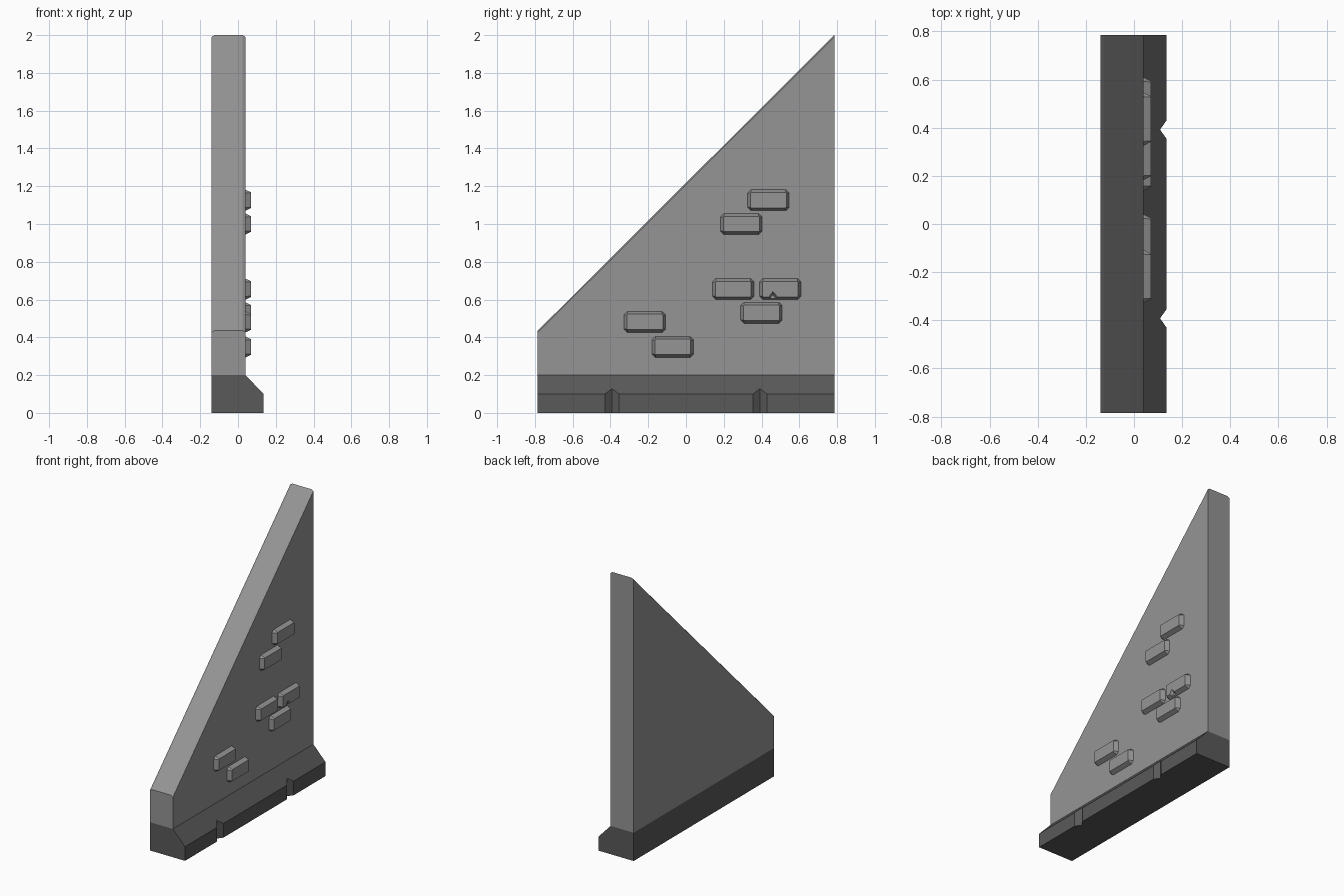
import bpy, bmesh, math

if "Cube" in bpy.data.objects:
    bpy.data.objects.remove(bpy.data.objects["Cube"])


def loft(name, ring_a, ring_b):
    """Closed solid between two rings with equal point counts."""
    bm = bmesh.new()
    a = [bm.verts.new(p) for p in ring_a]
    b = [bm.verts.new(p) for p in ring_b]
    n = len(a)
    bm.faces.new(a)
    bm.faces.new(b)
    for i in range(n):
        j = (i + 1) % n
        bm.faces.new((a[i], a[j], b[j], b[i]))
    bmesh.ops.recalc_face_normals(bm, faces=bm.faces)
    mesh = bpy.data.meshes.new(name)
    bm.to_mesh(mesh)
    bm.free()
    obj = bpy.data.objects.new(name, mesh)
    bpy.context.collection.objects.link(obj)
    return obj


def cut(obj, cutter):
    mod = obj.modifiers.new("cut", 'BOOLEAN')
    mod.operation = 'DIFFERENCE'
    mod.solver = 'EXACT'
    mod.object = cutter
    bpy.context.view_layer.objects.active = obj
    bpy.ops.object.modifier_apply(modifier=mod.name)
    bpy.data.objects.remove(cutter)


def paint(obj, mat):
    obj.data.materials.clear()
    obj.data.materials.append(mat)


def grey(name, v):
    mat = bpy.data.materials.new(name)
    mat.diffuse_color = (v, v, v, 1)
    mat.use_nodes = True
    mat.node_tree.nodes["Principled BSDF"].inputs["Base Color"].default_value = mat.diffuse_color
    return mat


stone = grey("stone", 0.3)
dark_stone = grey("dark_stone", 0.1)
L = 0.785
BACK, FACE = -0.14, 0.04


# Sloping wall with small bevels along its top edges
def wall_section(y, h):
    pts = [(BACK, 0.2), (BACK, h - 0.01), (BACK + 0.015, h),
           (FACE - 0.015, h), (FACE, h - 0.01), (FACE, 0.2)]
    return [(x, y, z) for x, z in pts]


wall = loft("wall", wall_section(-L, 0.435), wall_section(L, 2.0))
paint(wall, stone)

# Plinth with a sloped shoulder
plinth_profile = [(BACK, 0), (0.135, 0), (0.135, 0.1), (FACE, 0.2), (BACK, 0.2)]
plinth = loft("plinth", [(x, -L, z) for x, z in plinth_profile],
              [(x, L, z) for x, z in plinth_profile])

# Upright V grooves in the plinth
for y in (-0.392, 0.392):
    tri = [(0.108, y), (0.162, y - 0.076), (0.162, y + 0.076)]
    groove = loft("groove_cutter", [(px, py, -0.1) for px, py in tri],
                  [(px, py, 0.3) for px, py in tri])
    cut(plinth, groove)
paint(plinth, dark_stone)


# Raised bricks: chamfered rectangles tapering outwards
def brick_ring(x, cy, cz, w, h, c):
    pts = []
    for sy, sz, flip in ((1, 1, 0), (-1, 1, 1), (-1, -1, 0), (1, -1, 1)):
        pair = [(sy * w, sz * (h - c)), (sy * (w - c), sz * h)]
        pts += pair[::-1] if flip else pair
    return [(x, cy + y, cz + z) for y, z in pts]


bricks = [(0.436, 1.126), (0.293, 1.0), (0.25, 0.655), (0.499, 0.655),
          (0.399, 0.53), (-0.218, 0.482), (-0.07, 0.349)]
for i, (cy, cz) in enumerate(bricks):
    brick = loft(f"brick_{i + 1}",
                 brick_ring(FACE - 0.005, cy, cz, 0.113, 0.058, 0.02),
                 brick_ring(0.07, cy, cz, 0.095, 0.041, 0.004))
    if i == 3:
        # Chip broken out of the lower edge
        chip = loft("chip_cutter",
                    [(0.05, 0.42, 0.58), (0.05, 0.50, 0.58), (0.05, 0.46, 0.625)],
                    [(0.09, 0.40, 0.58), (0.09, 0.52, 0.58), (0.09, 0.46, 0.66)])
        cut(brick, chip)
    paint(brick, stone)
    bpy.ops.object.select_all(action='DESELECT')
    brick.select_set(True)
    bpy.context.view_layer.objects.active = brick
    bpy.ops.object.shade_smooth_by_angle(angle=math.radians(35))
